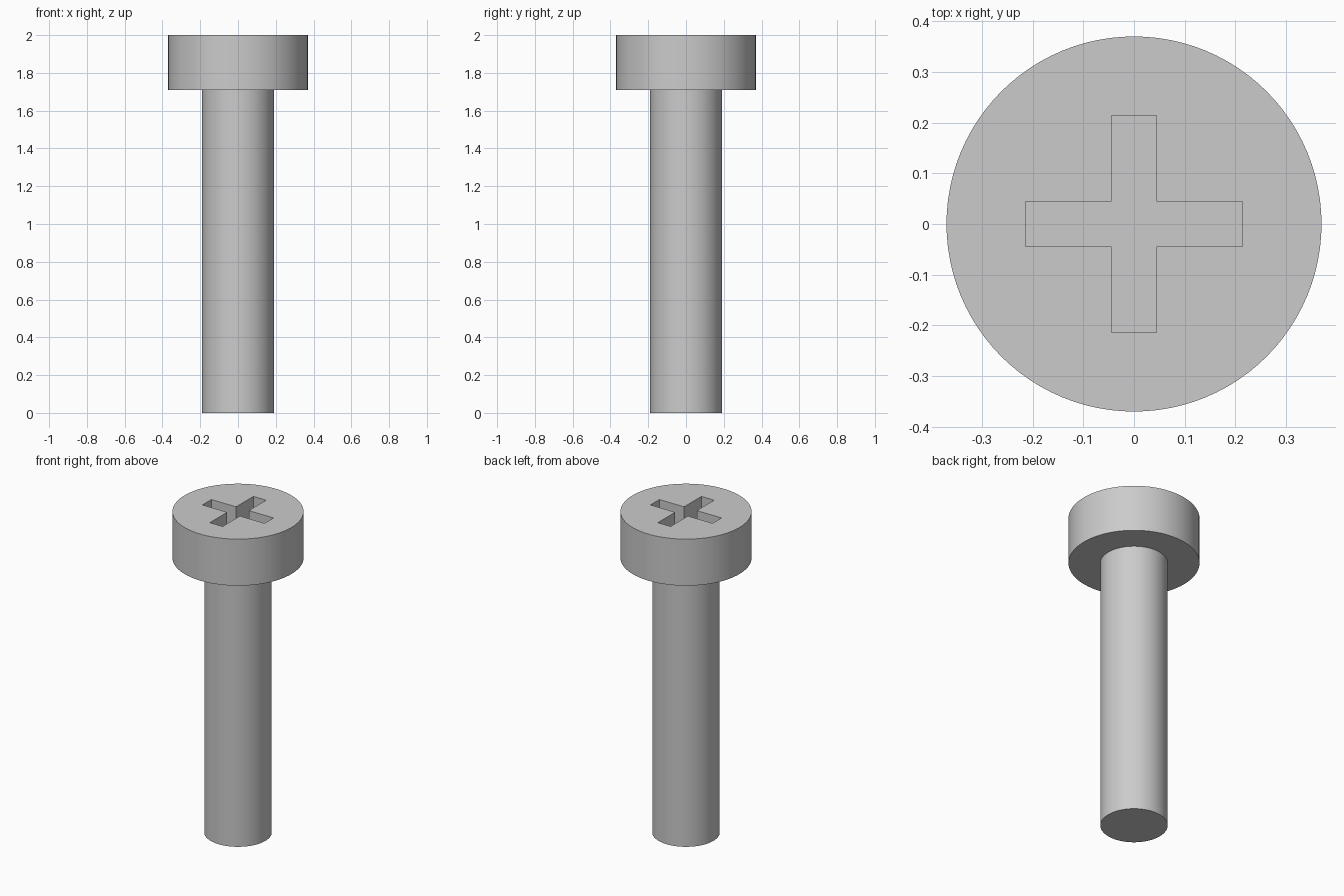
import bpy
import bmesh
import math

SEGMENTS = 96
HEAD_R, SHAFT_R = 0.37, 0.19
HEAD_Z, TOP_Z = 1.71, 2.0
ARM, HALF_W, DEPTH = 0.214, 0.044, 0.12

cube = bpy.data.objects.get("Cube")
if cube:
    bpy.data.objects.remove(cube, do_unlink=True)

steel = bpy.data.materials.new("steel grey")
steel.use_nodes = True
colour = (0.6, 0.6, 0.6, 1.0)
steel.diffuse_color = colour
steel.node_tree.nodes["Principled BSDF"].inputs["Base Color"].default_value = colour


def make_object(name, bm):
    bmesh.ops.recalc_face_normals(bm, faces=bm.faces)
    mesh = bpy.data.meshes.new(name)
    bm.to_mesh(mesh)
    bm.free()
    mesh.materials.append(steel)
    obj = bpy.data.objects.new(name, mesh)
    bpy.context.collection.objects.link(obj)
    return obj


def ring(bm, radius, z):
    steps = [2 * math.pi * i / SEGMENTS for i in range(SEGMENTS)]
    return [bm.verts.new((radius * math.cos(a), radius * math.sin(a), z)) for a in steps]


# Shaft and cylindrical head as one turned solid
bm = bmesh.new()
rings = [ring(bm, r, z) for r, z in
         ((SHAFT_R, 0), (SHAFT_R, HEAD_Z), (HEAD_R, HEAD_Z), (HEAD_R, TOP_Z))]
for low, high in zip(rings, rings[1:]):
    for i in range(SEGMENTS):
        j = (i + 1) % SEGMENTS
        bm.faces.new((low[i], low[j], high[j], high[i]))
bm.faces.new(rings[0])
bm.faces.new(rings[-1])
screw = make_object("screw_body", bm)

# Cross-shaped cutter for the drive recess
bm = bmesh.new()
outline = []
for turn in range(4):
    c, s = (1, 0, -1, 0)[turn], (0, 1, 0, -1)[turn]
    for x, y in ((ARM, -HALF_W), (ARM, HALF_W), (HALF_W, HALF_W)):
        outline.append(bm.verts.new((x * c - y * s, x * s + y * c, TOP_Z - DEPTH)))
floor = bm.faces.new(outline)
extruded = bmesh.ops.extrude_face_region(bm, geom=[floor])["geom"]
bmesh.ops.translate(bm, vec=(0, 0, DEPTH + 0.1),
                    verts=[v for v in extruded if isinstance(v, bmesh.types.BMVert)])
if not floor.is_valid or len(floor.link_loops if hasattr(floor, "link_loops") else floor.loops) == 0:
    bm.faces.new(outline)
cutter = make_object("recess_cutter", bm)
cutter.hide_render = True

# Cut the recess, then drop the cutter
cut = screw.modifiers.new("drive_recess", 'BOOLEAN')
cut.operation = 'DIFFERENCE'
cut.solver = 'EXACT'
cut.object = cutter
bpy.ops.object.select_all(action='DESELECT')
bpy.context.view_layer.objects.active = screw
screw.select_set(True)
bpy.ops.object.modifier_apply(modifier=cut.name)
bpy.data.objects.remove(cutter, do_unlink=True)

# Round walls smooth, rims crisp
bpy.ops.object.shade_smooth_by_angle(angle=math.radians(30))
